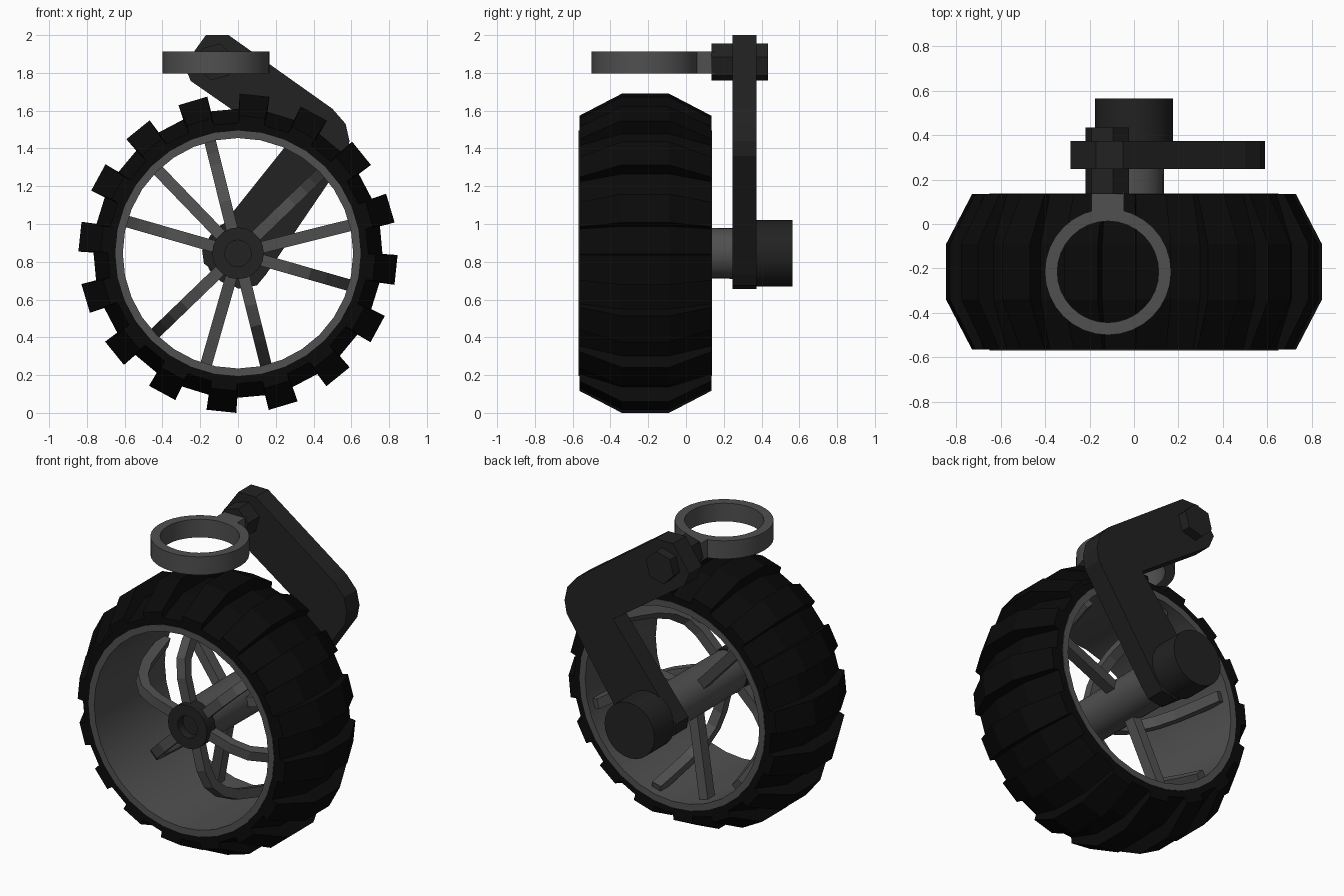
import bpy, bmesh
from math import sin, cos, pi, radians
from mathutils import Vector

if "Cube" in bpy.data.objects:
    bpy.data.objects.remove(bpy.data.objects["Cube"])

HUB = Vector((0, 0, 0.845))      # wheel axle, along y
PIVOT = Vector((-0.12, 0, 1.858))  # upper bolt, along y


def material(name, v):
    m = bpy.data.materials.new(name)
    m.diffuse_color = (v, v, v, 1)
    m.use_nodes = True
    m.node_tree.nodes["Principled BSDF"].inputs["Base Color"].default_value = m.diffuse_color
    return m


GREY = material("grey_metal", 0.08)
DARK = material("dark_metal", 0.016)
RUBBER = material("rubber", 0.003)


def finish(name, bm, mat, smooth=False):
    bmesh.ops.remove_doubles(bm, verts=bm.verts, dist=1e-5)
    bmesh.ops.recalc_face_normals(bm, faces=bm.faces)
    me = bpy.data.meshes.new(name)
    bm.to_mesh(me)
    bm.free()
    ob = bpy.data.objects.new(name, me)
    bpy.context.collection.objects.link(ob)
    me.materials.append(mat)
    if smooth:
        bpy.ops.object.select_all(action='DESELECT')
        ob.select_set(True)
        bpy.context.view_layer.objects.active = ob
        bpy.ops.object.shade_smooth_by_angle(angle=radians(30))
    return ob


def loft(bm, columns, closed_profile=True):
    """Join a closed loop of point columns with quads."""
    cols = [[bm.verts.new(p) for p in c] for c in columns]
    n = len(cols[0])
    for a, b in zip(cols, cols[1:] + cols[:1]):
        for i in range(n if closed_profile else n - 1):
            j = (i + 1) % n
            bm.faces.new((a[i], b[i], b[j], a[j]))
    return cols


def wheel_point(r, y, a):
    return HUB + Vector((r * cos(a), y, r * sin(a)))


def lathe(name, profile, mat, n=32, centre=HUB, phase=0, closed=False, smooth=True):
    """Turn (radius, y) points round a y axis; open profiles get end caps."""
    bm = bmesh.new()
    angs = [2 * pi * k / n + phase for k in range(n)]
    cols = loft(bm, [[centre + Vector((r * cos(a), y, r * sin(a))) for r, y in profile]
                     for a in angs], closed)
    if not closed:
        bm.faces.new([c[0] for c in cols])
        bm.faces.new([c[-1] for c in cols])
    return finish(name, bm, mat, smooth)


def prism(name, outline, place, w0, w1, mat):
    """Extrude a 2D outline from w0 to w1; place(u, v, w) gives the 3D point."""
    bm = bmesh.new()
    lo = [bm.verts.new(place(u, v, w0)) for u, v in outline]
    hi = [bm.verts.new(place(u, v, w1)) for u, v in outline]
    bm.faces.new(lo)
    bm.faces.new(hi)
    for i in range(len(lo)):
        j = (i + 1) % len(lo)
        bm.faces.new((lo[i], lo[j], hi[j], hi[i]))
    return finish(name, bm, mat)


def thicken(path, h):
    """Outline of a 2D path with half thickness h."""
    pts = [Vector(p) for p in path]
    left, right = [], []
    for i, p in enumerate(pts):
        d = (pts[min(i + 1, len(pts) - 1)] - pts[max(i - 1, 0)]).normalized()
        nrm = Vector((-d.y, d.x)) * h
        left.append(p + nrm)
        right.append(p - nrm)
    return left + right[::-1]


# Tyre with 16 straight lugs across a crowned tread
def tyre_profile(edge, crown):
    return [(0.64, -0.565), (edge, -0.565), (crown, -0.34),
            (crown, -0.09), (edge, 0.135), (0.64, 0.135)]


base, lug = tyre_profile(0.69, 0.765), tyre_profile(0.728, 0.845)
columns = []
for k in range(16):
    a = radians(84 + 22.5 * k)
    for off, prof in ((-0.1, base), (-0.094, lug), (0.094, lug), (0.1, base)):
        columns.append([wheel_point(r, y, a + off) for r, y in prof])
bm = bmesh.new()
loft(bm, columns)
finish("tyre", bm, RUBBER)

# Rim
lathe("rim", [(0.61, -0.568), (0.65, -0.568), (0.65, 0.138), (0.61, 0.138)], GREY, closed=True)

# Spokes: six bent ones from the front of the hub, three straight ones behind
bent = thicken([(0.09, -0.44), (0.28, -0.44), (0.38, -0.41), (0.46, -0.33),
                (0.52, -0.21), (0.56, -0.07), (0.6, 0.09)], 0.03)
straight = thicken([(0.09, -0.06), (0.62, 0.03)], 0.035)


def spoke(name, outline, deg):
    a = radians(deg)
    side = Vector((-sin(a), 0, cos(a)))
    prism(name, outline, lambda r, y, w: wheel_point(r, y, a) + side * w, -0.031, 0.031, GREY)


for k in range(6):
    spoke(f"bent_spoke_{k + 1}", bent, 44 + 60 * k)
for k in range(3):
    spoke(f"straight_spoke_{k + 1}", straight, 14 + 120 * k)

# Axle tube, recessed hub cap and motor
lathe("axle_tube", [(0.13, -0.44), (0.135, 0.25)], GREY, 24)
lathe("hub_cap", [(0.07, -0.45), (0.07, -0.505), (0.137, -0.505), (0.137, -0.42)], DARK, 20)
lathe("motor", [(0.175, 0.365), (0.175, 0.565)], DARK, 24)

# Bent suspension arm
arm = [(-0.05, 2.0), (-0.17, 2.0), (-0.285, 1.84), (-0.25, 1.757), (0.25, 1.41),
       (-0.19, 0.86), (-0.18, 0.79), (0.0, 0.657), (0.10, 0.675), (0.15, 0.735),
       (0.575, 1.36), (0.59, 1.44), (0.57, 1.53), (0.5, 1.61)]
prism("suspension_arm", arm, lambda x, z, y: Vector((x, y, z)), 0.247, 0.373, DARK)

# Hexagonal nuts on both sides of the arm
for name, y0, y1 in (("front_nut", 0.135, 0.25), ("back_nut", 0.37, 0.435)):
    lathe(name, [(0.101, y0), (0.101, y1)], DARK, 6, PIVOT, radians(15), smooth=False)

# Mounting ring with its tab
bm = bmesh.new()
loft(bm, [[Vector((-0.117 + r * cos(a), -0.215 + r * sin(a), z))
           for r, z in ((0.228, 1.797), (0.284, 1.797), (0.284, 1.912), (0.228, 1.912))]
          for a in [2 * pi * k / 32 for k in range(32)]])
finish("mounting_ring", bm, GREY, True)
prism("ring_tab", [(-0.19, 0.03), (-0.045, 0.03), (-0.045, 0.15), (-0.19, 0.15)],
      lambda x, y, z: Vector((x, y, z)), 1.797, 1.912, GREY)
